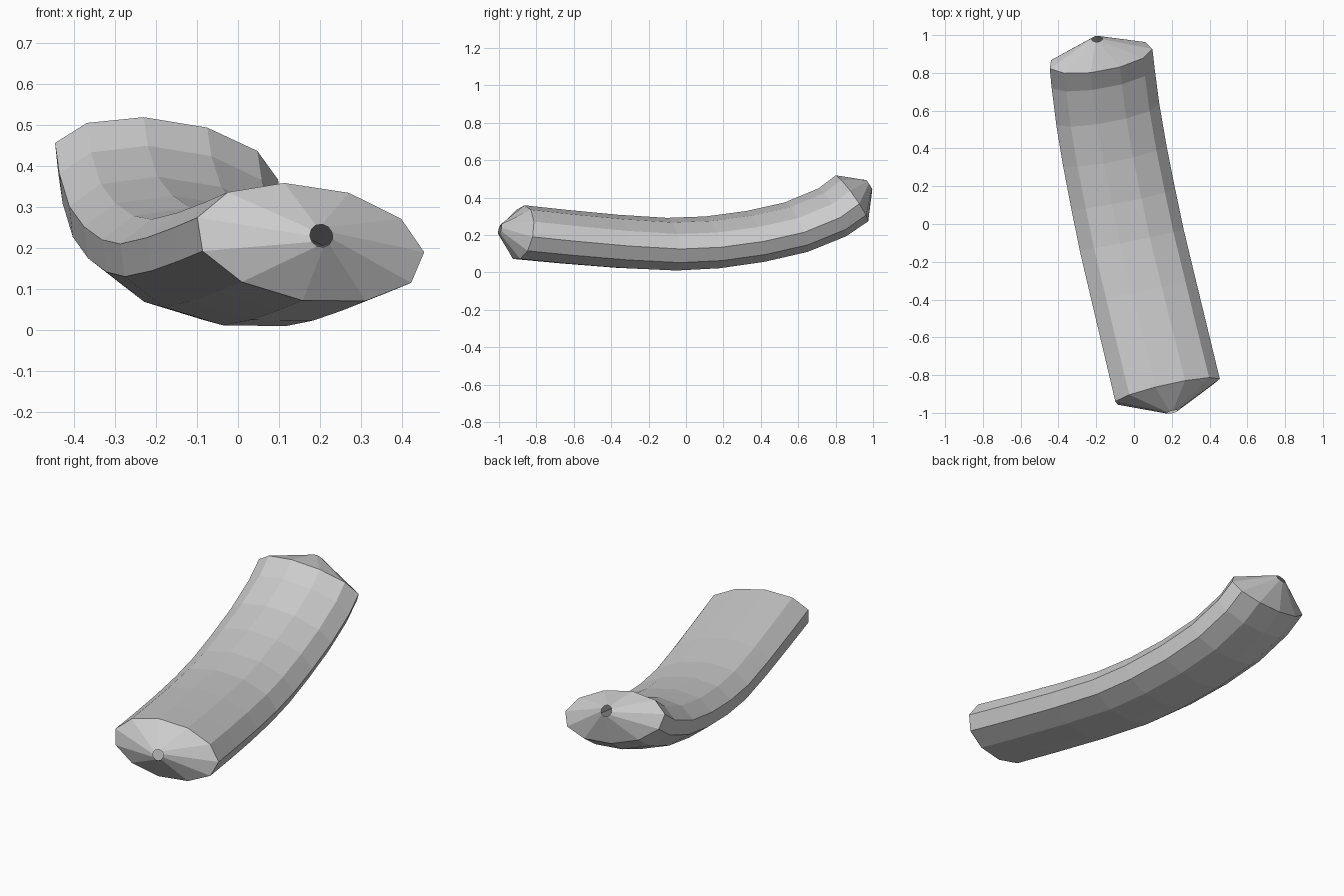
import bpy, bmesh
from math import cos, sin, tau
from mathutils import Vector

cube = bpy.data.objects.get("Cube")
if cube:
    bpy.data.objects.remove(cube)

grey = bpy.data.materials.new("plain_grey")
grey.use_nodes = True
colour = (0.6, 0.6, 0.6, 1)
grey.diffuse_color = colour
grey.node_tree.nodes["Principled BSDF"].inputs["Base Color"].default_value = colour

SIDES = 11
# Centre line of the bent tube, front to back
path = [Vector(p) for p in (
    (0.175, -0.885, 0.212), (0.118, -0.645, 0.188), (0.05, -0.36, 0.163),
    (-0.015, -0.085, 0.148), (-0.06, 0.135, 0.158), (-0.105, 0.365, 0.19),
    (-0.142, 0.585, 0.24), (-0.167, 0.78, 0.32), (-0.178, 0.885, 0.395))]
# Two half axes of the oval cross-section at each end
front_axes = Vector((-0.2, -0.019, 0.124)), Vector((0.196, 0.07, 0.078))
back_axes = Vector((-0.19, -0.087, 0.11)), Vector((0.2, -0.02, 0.058))

bm = bmesh.new()


def add_ring(centre, a, b):
    angles = [tau * k / SIDES for k in range(SIDES)]
    return [bm.verts.new(centre + a * cos(t) + b * sin(t)) for t in angles]


def tip_ring(tip, axes, radius):
    # Small round opening parallel to the end section
    a = axes[0].normalized()
    normal = axes[0].cross(axes[1]).normalized()
    return add_ring(tip, a * radius, normal.cross(a) * radius)


# Front point, body sections, back point
rings = [tip_ring(Vector((0.203, -0.995, 0.23)), front_axes, 0.029)]
for i, centre in enumerate(path):
    t = i / (len(path) - 1)
    a, b = (f.lerp(g, t) for f, g in zip(front_axes, back_axes))
    a.z, b.z = (f.z + (g.z - f.z) * t * t for f, g in zip(front_axes, back_axes))
    rings.append(add_ring(centre, a, b))
rings.append(tip_ring(Vector((-0.195, 0.98, 0.468)), back_axes, 0.03))

# Skin between neighbouring rings, leaving both tips open
for lower, upper in zip(rings, rings[1:]):
    for k in range(SIDES):
        n = (k + 1) % SIDES
        bm.faces.new((lower[k], lower[n], upper[n], upper[k]))
bmesh.ops.recalc_face_normals(bm, faces=bm.faces)

mesh = bpy.data.meshes.new("curved_body")
bm.to_mesh(mesh)
bm.free()
mesh.materials.append(grey)
body = bpy.data.objects.new("curved_body", mesh)
bpy.context.scene.collection.objects.link(body)
